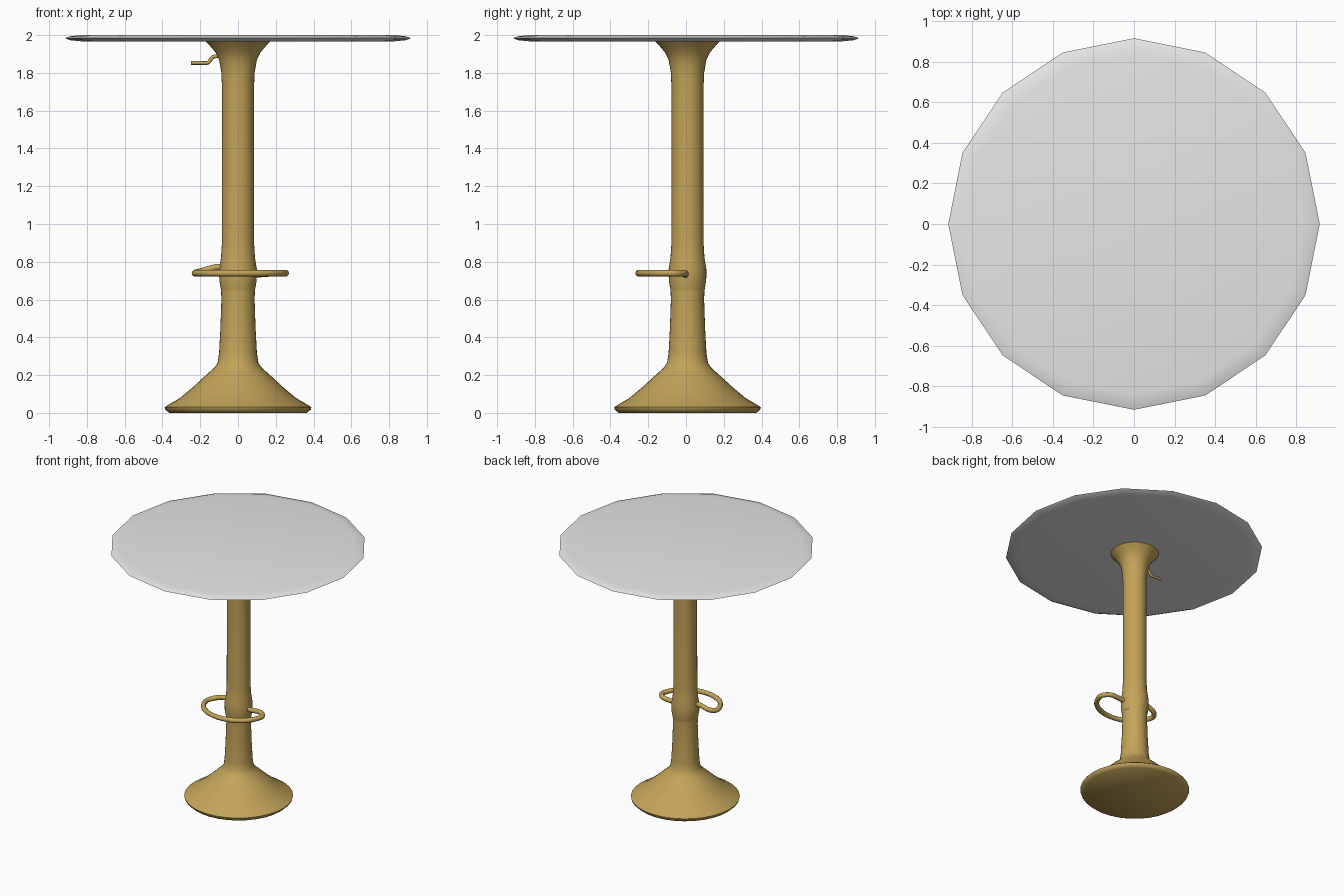
import bpy, bmesh, math
from mathutils import Vector

if "Cube" in bpy.data.objects:
    bpy.data.objects.remove(bpy.data.objects["Cube"])


def material(name, rgb):
    m = bpy.data.materials.new(name)
    m.diffuse_color = (*rgb, 1)
    m.use_nodes = True
    m.node_tree.nodes["Principled BSDF"].inputs["Base Color"].default_value = m.diffuse_color
    return m


BRASS = material("brass", (0.55, 0.37, 0.10))
WHITE = material("pale grey", (0.80, 0.80, 0.80))


def finish(name, bm, mat, angle):
    bmesh.ops.recalc_face_normals(bm, faces=bm.faces)
    me = bpy.data.meshes.new(name)
    bm.to_mesh(me)
    bm.free()
    ob = bpy.data.objects.new(name, me)
    bpy.context.collection.objects.link(ob)
    me.materials.append(mat)
    bpy.ops.object.select_all(action='DESELECT')
    ob.select_set(True)
    bpy.context.view_layer.objects.active = ob
    bpy.ops.object.shade_smooth_by_angle(angle=math.radians(angle))
    return ob


def lathe(name, profile, sides, mat, angle, cx=0, cy=0):
    """Capped solid of revolution from (radius, height) pairs."""
    bm = bmesh.new()
    rings = []
    for r, z in profile:
        rings.append([bm.verts.new((cx + r * math.cos(2 * math.pi * i / sides),
                                    cy + r * math.sin(2 * math.pi * i / sides), z))
                      for i in range(sides)])
    for a, b in zip(rings, rings[1:]):
        for i in range(sides):
            j = (i + 1) % sides
            bm.faces.new((a[i], a[j], b[j], b[i]))
    bm.faces.new(rings[0])
    bm.faces.new(rings[-1])
    return finish(name, bm, mat, angle)


def tube(name, points, radius, mat, sides=10, steps=5):
    """Round bar swept along a smoothed path."""
    p = [Vector(q) for q in points]
    p = [2 * p[0] - p[1]] + p + [2 * p[-1] - p[-2]]
    path = []
    for k in range(1, len(p) - 2):
        a, b, c, d = p[k - 1:k + 3]
        for s in range(steps):
            t = s / steps
            path.append(0.5 * (2 * b + (c - a) * t + (2 * a - 5 * b + 4 * c - d) * t * t
                               + (3 * b - a - 3 * c + d) * t ** 3))
    path.append(p[-2])
    bm = bmesh.new()
    rings = []
    for k, c in enumerate(path):
        tan = (path[min(k + 1, len(path) - 1)] - path[max(k - 1, 0)]).normalized()
        side = tan.cross(Vector((0, 0, 1))).normalized()
        up = side.cross(tan)
        rings.append([bm.verts.new(c + radius * (side * math.cos(2 * math.pi * i / sides)
                                                 + up * math.sin(2 * math.pi * i / sides)))
                      for i in range(sides)])
    for a, b in zip(rings, rings[1:]):
        for i in range(sides):
            j = (i + 1) % sides
            bm.faces.new((a[i], a[j], b[j], b[i]))
    bm.faces.new(rings[0])
    bm.faces.new(rings[-1])
    return finish(name, bm, mat, 50)


# Sixteen-sided top with a thin rounded rim
lathe("table_top", [(0.83, 1.967), (0.89, 1.973), (0.915, 1.984),
                    (0.89, 1.993), (0.84, 2.0)], 16, WHITE, 60)

# Flared foot and lower sleeve
lathe("base", [(0.365, 0.0), (0.385, 0.018), (0.388, 0.03), (0.365, 0.045), (0.31, 0.077),
               (0.24, 0.135), (0.175, 0.195), (0.125, 0.24), (0.108, 0.265), (0.10, 0.32),
               (0.093, 0.45), (0.088, 0.60), (0.09, 0.66)], 32, BRASS, 50, 0, 0.008)

# Column that flares under the top
lathe("column", [(0.09, 0.65), (0.099, 0.70), (0.10, 0.76), (0.09, 0.82), (0.085, 0.90),
                 (0.084, 1.70), (0.088, 1.80), (0.10, 1.87), (0.12, 1.91),
                 (0.15, 1.945), (0.172, 1.969)], 32, BRASS, 50, 0, 0.008)

# Looped foot rest, open at the back
arc = [(0.012 + 0.238 * math.cos(a), -0.055 - 0.195 * math.sin(a), 0.74)
       for a in [math.pi * i / 10 for i in range(11)]]
tube("foot_rest", [(0.07, 0.0, 0.73), (0.12, -0.005, 0.735), (0.20, -0.008, 0.74)] + arc
     + [(-0.19, -0.012, 0.75), (-0.12, -0.005, 0.77), (-0.07, 0.0, 0.77)], 0.018, BRASS)

# Height lever below the top
tube("lever", [(-0.25, 0.0, 1.853), (-0.20, 0.0, 1.853), (-0.16, 0.0, 1.854),
               (-0.138, 0.0, 1.88), (-0.115, 0.0, 1.888), (-0.07, 0.0, 1.888)], 0.01, BRASS, 8)
